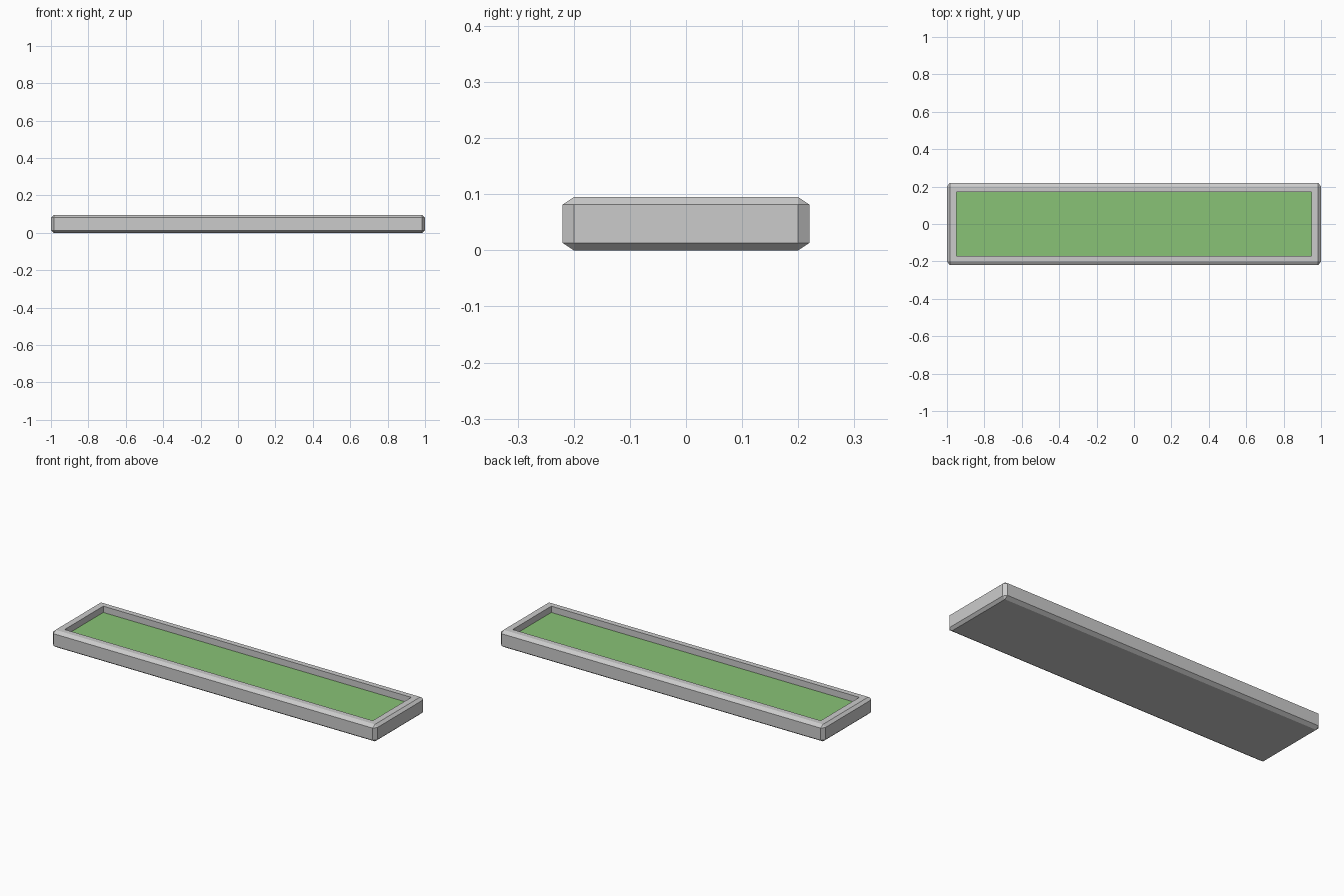
import bpy, bmesh

if "Cube" in bpy.data.objects:
    bpy.data.objects.remove(bpy.data.objects["Cube"])

def material(name, rgb):
    m = bpy.data.materials.new(name)
    m.diffuse_color = (*rgb, 1)
    m.use_nodes = True
    m.node_tree.nodes["Principled BSDF"].inputs["Base Color"].default_value = m.diffuse_color
    return m

grey = material("light grey", (0.60, 0.60, 0.60))
green = material("grass green", (0.25, 0.54, 0.18))

X, Y, H = 1.0, 0.22, 0.095          # outer half sizes and height
CX, CY, CZ = 0.015, 0.02, 0.0135    # chamfer on each axis
IX, IY, FLOOR = 0.95, 0.17, 0.06    # recess half sizes and floor height

# Chamfered tray: hull of a box with cut edges and corners
bm = bmesh.new()
for sx in (-1, 1):
    for sy in (-1, 1):
        for top in (0, 1):
            z_out, z_in = (H, H - CZ) if top else (0, CZ)
            bm.verts.new((sx * X, sy * (Y - CY), z_in))
            bm.verts.new((sx * (X - CX), sy * Y, z_in))
            bm.verts.new((sx * (X - CX), sy * (Y - CY), z_out))
bmesh.ops.convex_hull(bm, input=bm.verts[:])
bmesh.ops.dissolve_limit(bm, angle_limit=0.01, verts=bm.verts[:], edges=bm.edges[:])
bmesh.ops.recalc_face_normals(bm, faces=bm.faces[:])

# Recess: inset the top face, then drop the inner face to the floor
top = max(bm.faces, key=lambda f: f.calc_center_median().z)
bmesh.ops.inset_region(bm, faces=[top], thickness=0.01)
for v in top.verts:
    v.co.x = IX if v.co.x > 0 else -IX
    v.co.y = IY if v.co.y > 0 else -IY
inner = bmesh.ops.extrude_discrete_faces(bm, faces=[top])["faces"][0]
for v in inner.verts:
    v.co.z = FLOOR
inner.material_index = 1            # green floor of the recess

mesh = bpy.data.meshes.new("planter_tray")
bm.to_mesh(mesh)
bm.free()
mesh.materials.append(grey)
mesh.materials.append(green)
tray = bpy.data.objects.new("planter_tray", mesh)
bpy.context.collection.objects.link(tray)
